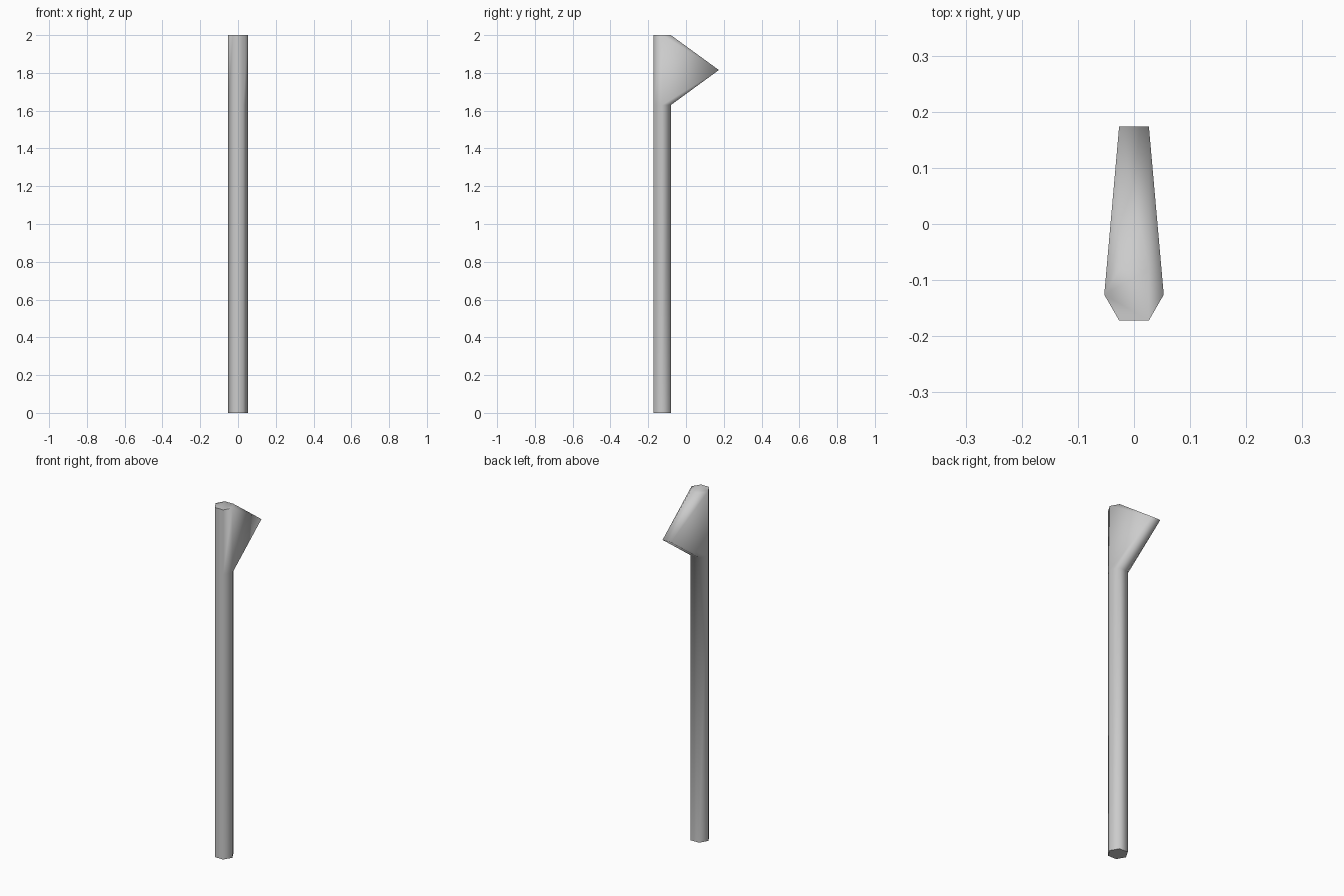
import bpy, bmesh, math

if "Cube" in bpy.data.objects:
    bpy.data.objects.remove(bpy.data.objects["Cube"])

R, CY, H = 0.053, -0.126, 2.0
Z_LOW, Z_TIP, Y_TIP = 1.63, 1.815, 0.174

bm = bmesh.new()

# Hexagonal rings: foot, underside of head, top
def ring(z):
    return [bm.verts.new((R * math.cos(math.radians(60 * i)),
                          CY + R * math.sin(math.radians(60 * i)), z)) for i in range(6)]

foot, mid, top = ring(0), ring(Z_LOW), ring(H)

# Shaft walls and end caps
for i in range(6):
    j = (i + 1) % 6
    bm.faces.new((foot[i], foot[j], mid[j], mid[i]))
    if i >= 3:
        bm.faces.new((mid[i], mid[j], top[j], top[i]))
bm.faces.new(foot[::-1])
bm.faces.new(top)

# Wedge head: back wall pulled out to a horizontal edge
tips = [bm.verts.new((s * R / 2, Y_TIP, Z_TIP)) for s in (1, -1)]
for side, back, tip in ((0, 1, tips[0]), (3, 2, tips[1])):
    bm.faces.new((mid[side], tip, top[side]))
    bm.faces.new((top[side], tip, top[back]))
    bm.faces.new((mid[side], mid[back], tip))
bm.faces.new((top[1], top[2], tips[1], tips[0]))
bm.faces.new((mid[1], mid[2], tips[1], tips[0]))

bmesh.ops.recalc_face_normals(bm, faces=bm.faces)
mesh = bpy.data.meshes.new("hooked_post")
bm.to_mesh(mesh)
bm.free()
post = bpy.data.objects.new("hooked_post", mesh)
bpy.context.collection.objects.link(post)

# Soft shading on the walls, crisp caps
bpy.context.view_layer.objects.active = post
post.select_set(True)
bpy.ops.object.shade_smooth_by_angle(angle=math.radians(62))
